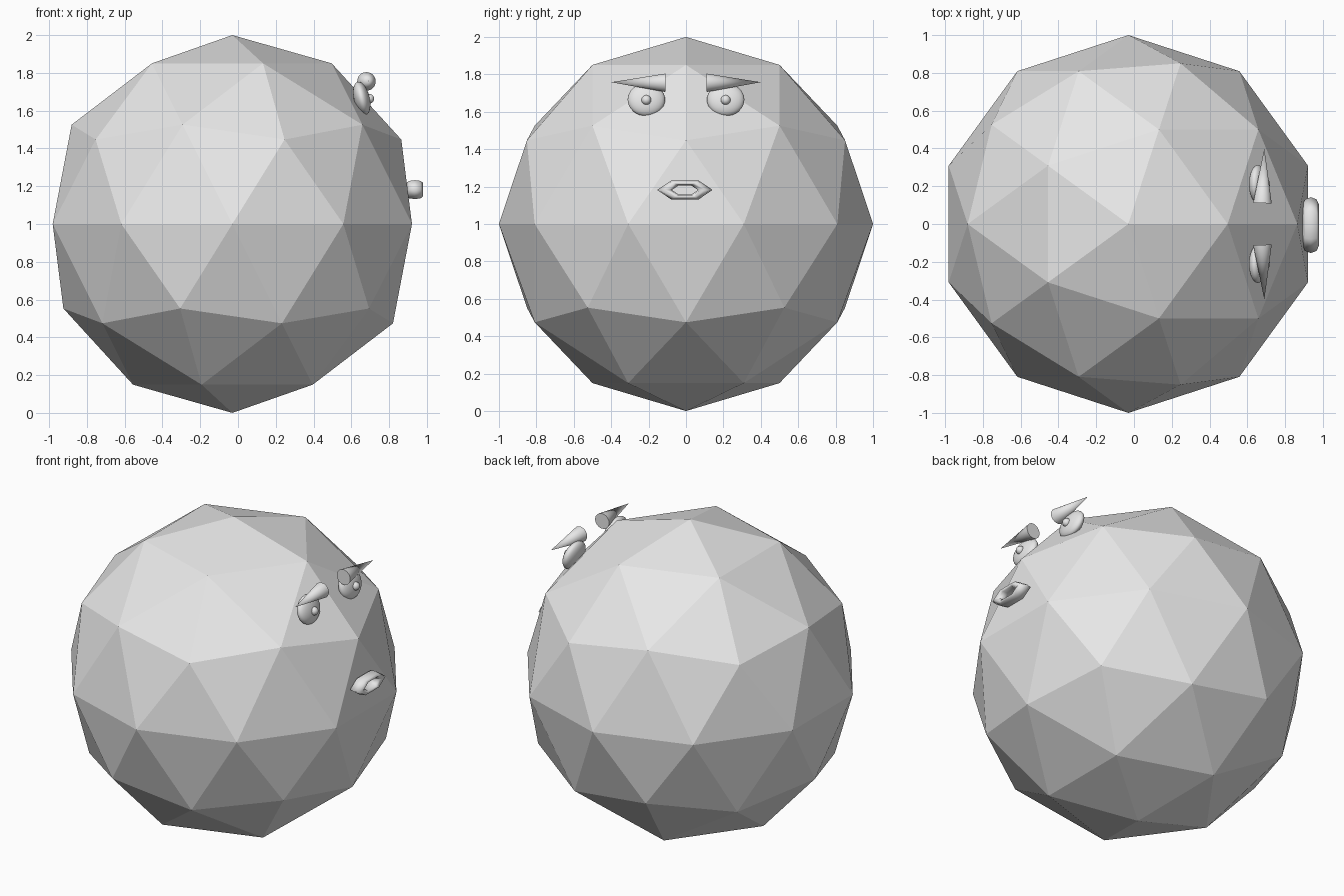
import bpy, bmesh, math
from mathutils import Vector, Matrix

if "Cube" in bpy.data.objects:
    bpy.data.objects.remove(bpy.data.objects["Cube"])

grey = bpy.data.materials.new("light grey")
grey.diffuse_color = (0.8, 0.8, 0.8, 1)
grey.use_nodes = True
grey.node_tree.nodes["Principled BSDF"].inputs["Base Color"].default_value = grey.diffuse_color


def make(name, bm, smooth=None):
    """Turn a bmesh into an object; smooth is an edge angle in degrees."""
    bmesh.ops.recalc_face_normals(bm, faces=bm.faces)
    mesh = bpy.data.meshes.new(name)
    bm.to_mesh(mesh)
    bm.free()
    mesh.materials.append(grey)
    ob = bpy.data.objects.new(name, mesh)
    bpy.context.collection.objects.link(ob)
    if smooth:
        bpy.ops.object.select_all(action='DESELECT')
        ob.select_set(True)
        bpy.context.view_layer.objects.active = ob
        bpy.ops.object.shade_smooth_by_angle(angle=math.radians(smooth))
    return ob


# Faceted ball body
bm = bmesh.new()
bmesh.ops.create_icosphere(bm, subdivisions=2, radius=1.0,
                           matrix=Matrix.Translation((-0.03, 0, 1)))
make("ball_body", bm)

for side, label in ((1, "right"), (-1, "left")):
    # Flattened eyeball, leaning back with the ball surface
    bm = bmesh.new()
    m = (Matrix.Translation((0.655, side * 0.212, 1.665))
         @ Matrix.Rotation(math.radians(-14), 4, 'Y')
         @ Matrix.Diagonal((0.042, 0.1, 0.09, 1)))
    bmesh.ops.create_uvsphere(bm, u_segments=32, v_segments=16, radius=1, matrix=m)
    make("eye_" + label, bm, 180)

    # Pupil bead
    bm = bmesh.new()
    bmesh.ops.create_uvsphere(bm, u_segments=24, v_segments=12, radius=0.026,
                              matrix=Matrix.Translation((0.695, side * 0.212, 1.663)))
    make("pupil_" + label, bm, 180)

    # Cone eyebrow, tip pointing outwards
    base, tip = Vector((0.68, side * 0.111, 1.755)), Vector((0.69, side * 0.4, 1.758))
    axis = tip - base
    m = Matrix.Translation((base + tip) / 2) @ axis.to_track_quat('Z', 'Y').to_matrix().to_4x4()
    bm = bmesh.new()
    bmesh.ops.create_cone(bm, cap_ends=True, segments=32, radius1=0.049, radius2=0,
                          depth=axis.length, matrix=m)
    make("eyebrow_" + label, bm, 40)

# Mouth: six-sided squashed ring facing +x
MAJ, MIN = 6, 8
bm = bmesh.new()
rings = []
for i in range(MAJ):
    a = 2 * math.pi * i / MAJ
    ring = []
    for j in range(MIN):
        b = 2 * math.pi * j / MIN
        r = 0.109 + 0.039 * math.cos(b)
        ring.append(bm.verts.new((0.936 + 0.043 * math.sin(b),
                                  -0.006 + r * math.cos(a),
                                  1.182 + 0.39 * r * math.sin(a))))
    rings.append(ring)
for i in range(MAJ):
    p, q = rings[i], rings[(i + 1) % MAJ]
    for j in range(MIN):
        k = (j + 1) % MIN
        bm.faces.new((p[j], q[j], q[k], p[k]))
make("mouth", bm, 180)
